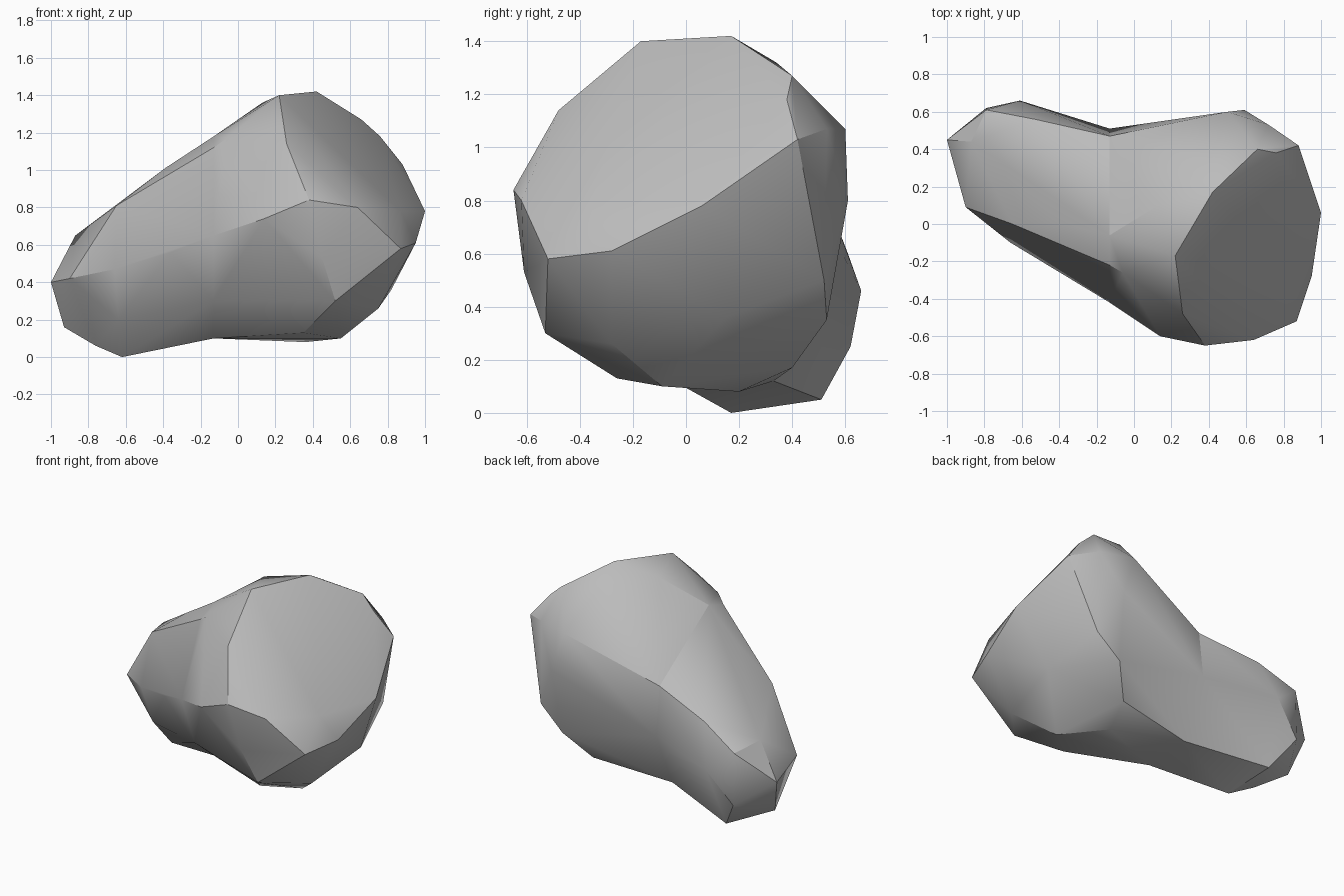
import bpy
import bmesh
import math

# Remove only the default object
default_cube = bpy.data.objects.get("Cube")
if default_cube is not None:
    bpy.data.objects.remove(default_cube, do_unlink=True)

# Plain stone material
stone = bpy.data.materials.new("grey_stone")
stone.use_nodes = True
stone_colour = (0.5, 0.5, 0.5, 1)
stone.diffuse_color = stone_colour
stone.node_tree.nodes["Principled BSDF"].inputs["Base Color"].default_value = stone_colour

# Waist outline as (y, z), shared by both bulges of the boulder
WAIST_X = -.13
waist_outline = [(-.06, 1.18), (.47, .83), (.51, .5), (.33, .12),
                 (-.01, .1), (-.28, .3), (-.42, .65), (-.22, 1.12)]

# Corners of the big bulge
head_crown = [(.22, -.17, 1.4), (.42, .17, 1.42), (.13, .1, 1.36), (.4, .34, 1.32),
              (.66, .4, 1.27), (.26, -.48, 1.14), (-.06, -.26, 1.17),
              (.58, -.22, 1.08), (.76, .38, 1.18)]
head_girth = [(.38, -.65, .84), (.64, -.62, .8), (.87, -.52, .58), (.95, -.28, .61),
              (1, .06, .78), (.88, .42, 1.03), (.72, .53, 1.07), (.5, .6, 1.07),
              (.59, .61, .8), (.14, -.6, .74), (.87, -.36, .78)]
head_base = [(.45, -.61, .53), (.52, -.53, .3), (.35, -.26, .13), (.75, -.28, .26),
             (.55, -.09, .1), (.82, .15, .36), (.36, .2, .08), (.42, .4, .17),
             (.56, .53, .35), (.73, .52, .5)]

# Corners of the small bulge
foot_top = [(-.87, .44, .65), (-.65, 0, .81), (-.39, 0, 1.01), (-.79, .61, .6),
            (-.53, .56, .73)]
foot_girth = [(-1, .45, .4), (-.9, .09, .42), (-.66, -.1, .47), (-.36, -.28, .56),
              (-.61, .66, .46), (-.79, .62, .25)]
foot_base = [(-.93, .37, .16), (-.76, .25, .06), (-.62, .17, 0), (-.66, .51, .05),
             (-.64, 0, .2)]

mesh_builder = bmesh.new()
waist = [mesh_builder.verts.new((WAIST_X, y, z)) for y, z in waist_outline]


def wrap_bulge(corners):
    """Stretch a convex skin from the waist over the corners, open at the waist."""
    points = [mesh_builder.verts.new(corner) for corner in corners]
    bmesh.ops.convex_hull(mesh_builder, input=waist + points, use_existing_faces=False)
    caps = [face for face in mesh_builder.faces
            if all(vert in waist for vert in face.verts)]
    bmesh.ops.delete(mesh_builder, geom=caps, context='FACES_ONLY')


wrap_bulge(head_crown + head_girth + head_base)
wrap_bulge(foot_top + foot_girth + foot_base)

# Tidy the joined skin
loose = [vert for vert in mesh_builder.verts if not vert.link_faces]
bmesh.ops.delete(mesh_builder, geom=loose, context='VERTS')
inner_edges = [edge for edge in mesh_builder.edges if not edge.link_faces]
bmesh.ops.delete(mesh_builder, geom=inner_edges, context='EDGES')
bmesh.ops.recalc_face_normals(mesh_builder, faces=mesh_builder.faces[:])

# Boulder object with softly shaded facets and crisp ridges
boulder_mesh = bpy.data.meshes.new("boulder")
mesh_builder.to_mesh(boulder_mesh)
mesh_builder.free()
boulder_mesh.materials.append(stone)
boulder = bpy.data.objects.new("boulder", boulder_mesh)
bpy.context.collection.objects.link(boulder)
bpy.ops.object.select_all(action='DESELECT')
boulder.select_set(True)
bpy.context.view_layer.objects.active = boulder
bpy.ops.object.shade_smooth_by_angle(angle=math.radians(30))
